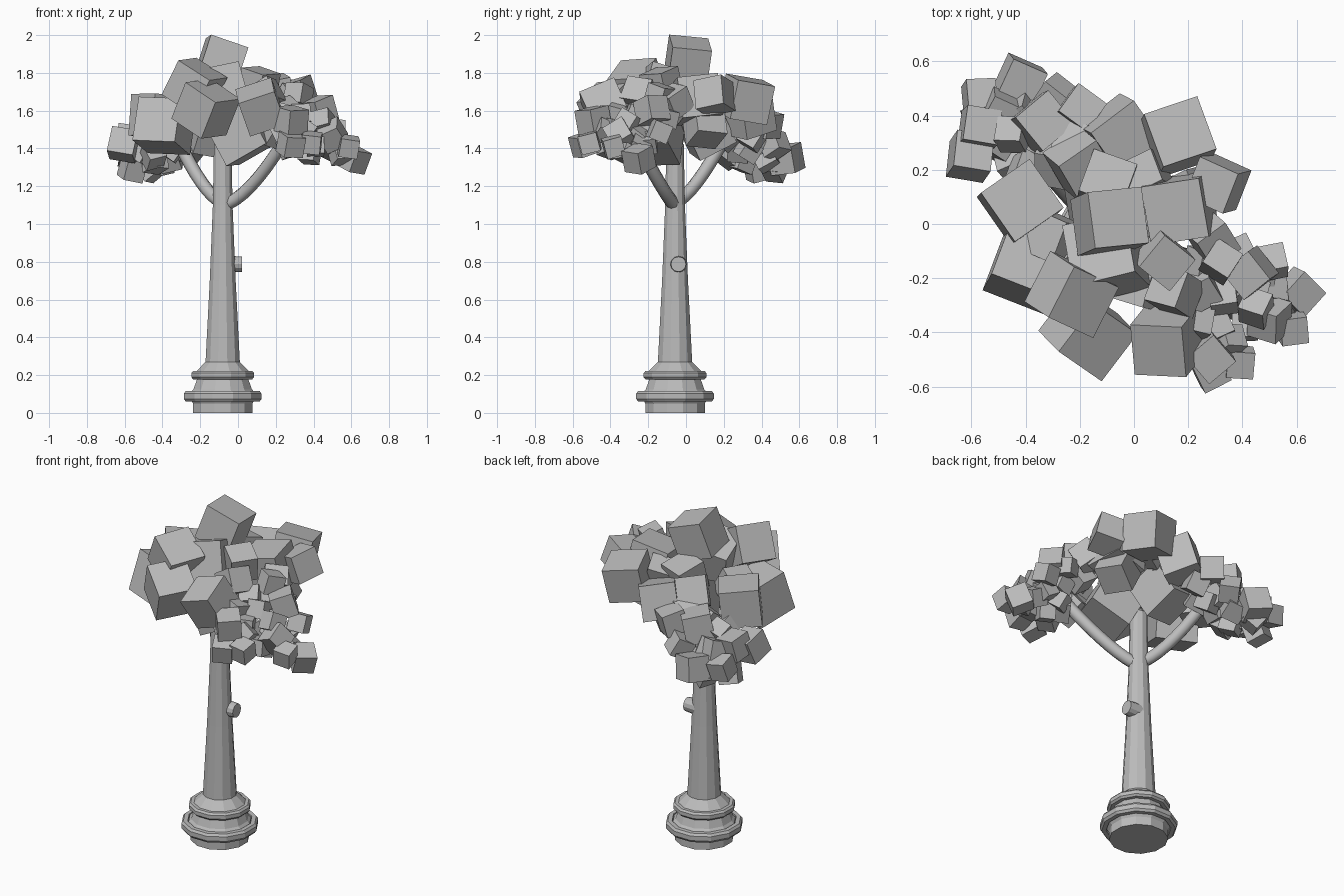
import bpy, bmesh, math, random
from mathutils import Matrix, Vector, Euler

cube = bpy.data.objects.get("Cube")
if cube:
    bpy.data.objects.remove(cube, do_unlink=True)

random.seed(4)
SIDES = 12
AXIS = Vector((-0.081, -0.058, 0))

grey = bpy.data.materials.new("plain_grey")
grey.use_nodes = True
grey.diffuse_color = (0.5, 0.5, 0.5, 1)
grey.node_tree.nodes["Principled BSDF"].inputs["Base Color"].default_value = grey.diffuse_color


def add_mesh(name, bm):
    bmesh.ops.recalc_face_normals(bm, faces=bm.faces)
    mesh = bpy.data.meshes.new(name)
    bm.to_mesh(mesh)
    bm.free()
    mesh.materials.append(grey)
    obj = bpy.data.objects.new(name, mesh)
    bpy.context.collection.objects.link(obj)


def lathe(name, profile, closed=False):
    """Turn (radius, height) points around the trunk axis."""
    bm = bmesh.new()
    loops = []
    for r, z in profile:
        loop = []
        for i in range(SIDES):
            a = math.tau * (i + 0.5) / SIDES
            loop.append(bm.verts.new(AXIS + Vector((r * math.cos(a), r * math.sin(a), z))))
        loops.append(loop)
    pairs = list(zip(loops, loops[1:]))
    if closed:
        pairs.append((loops[-1], loops[0]))
    else:
        bm.faces.new(loops[0])
        bm.faces.new(loops[-1])
    for low, high in pairs:
        for i in range(SIDES):
            j = (i + 1) % SIDES
            bm.faces.new((low[i], low[j], high[j], high[i]))
    add_mesh(name, bm)


def branch(name, points, radius):
    curve = bpy.data.curves.new(name, "CURVE")
    curve.dimensions = "3D"
    curve.bevel_depth = radius
    curve.bevel_resolution = 2
    curve.use_fill_caps = True
    spline = curve.splines.new("NURBS")
    spline.points.add(len(points) - 1)
    for p, co in zip(spline.points, points):
        p.co = (*co, 1)
    spline.order_u = 3
    spline.use_endpoint_u = True
    spline.resolution_u = 4
    curve.materials.append(grey)
    obj = bpy.data.objects.new(name, curve)
    bpy.context.collection.objects.link(obj)
    bpy.ops.object.select_all(action="DESELECT")
    obj.select_set(True)
    bpy.context.view_layer.objects.active = obj
    bpy.ops.object.convert(target="MESH")


def foliage(name, blocks):
    """Blocks are x, y, z, size and optional tilts; missing tilts are random."""
    bm = bmesh.new()
    for x, y, z, size, *tilt in blocks:
        if not tilt:
            tilt = [random.uniform(-35, 35) for _ in range(3)]
        turn = Euler([math.radians(t) for t in reversed(tilt)], "ZYX").to_matrix().to_4x4()
        bmesh.ops.create_cube(bm, size=size, matrix=Matrix.Translation((x, y, z)) @ turn)
    add_mesh(name, bm)


# Trunk with its flared foot
lathe("trunk", [(0.163, 0), (0.163, 0.05), (0.178, 0.075), (0.174, 0.11), (0.16, 0.125),
                (0.14, 0.18), (0.145, 0.22), (0.094, 0.27), (0.071, 0.7), (0.054, 1.1),
                (0.048, 1.42), (0.02, 1.45)])

# Bands around the foot
for name, r, z, h in (("lower_band", 0.213, 0.088, 0.027), ("upper_band", 0.172, 0.2, 0.022)):
    lathe(name, [(r - 0.035, z - h), (r - 0.01, z - h), (r, z - h / 2), (r, z + h / 2),
                 (r - 0.01, z + h), (r - 0.035, z + h)], closed=True)

# Cut stub on the trunk
bm = bmesh.new()
bmesh.ops.create_cone(bm, cap_ends=True, segments=SIDES, radius1=0.046, radius2=0.04, depth=0.08,
                      matrix=Matrix.Translation((-0.02, -0.04, 0.787)) @ Matrix.Rotation(math.pi / 2, 4, "Y"))
add_mesh("branch_stub", bm)

# Side branches
branch("left_branch", [(-0.05, -0.07, 1.11), (0.08, -0.12, 1.17), (0.25, -0.27, 1.45)], 0.035)
branch("right_branch", [(-0.1, -0.04, 1.12), (-0.2, 0.06, 1.19), (-0.32, 0.2, 1.45)], 0.035)

# Large blocks of the crown
foliage("crown_foliage", [
    (-.09, .01, 1.86, .21, 8, 18, -8),
    (.16, .32, 1.66, .21, 20, 6, -12),
    (.31, .15, 1.68, .16, -22, -18, 5),
    (.17, .06, 1.66, .22, 10, -10, 8),
    (-.05, .33, 1.58, .2, 35, 15, 8),
    (-.42, .08, 1.57, .22, 35, 4, -4),
    (-.39, -.15, 1.52, .24, -20, 8, -15),
    (-.23, -.26, 1.73, .21, -30, 25, 18),
    (-.17, -.4, 1.61, .22, -40, 20, 22),
    (.12, -.43, 1.62, .2, 5, -18, 24),
    (-.1, -.12, 1.69, .24, 10, -15, -15),
    (.11, -.13, 1.74, .15, -40, 10, 12)])

# Inner blocks filling the crown
foliage("inner_foliage", [
    (.02, -.17, 1.48, .25), (-.3, -.05, 1.58, .16), (-.2, .22, 1.62, .17),
    (-.1, .15, 1.67, .17), (.15, -.25, 1.68, .14), (.29, -.06, 1.65, .13),
    (.05, .18, 1.66, .13), (-.12, .1, 1.5, .22), (.2, .1, 1.52, .17)])

# Small blocks on the left branch
foliage("left_foliage", [
    (.61, -.25, 1.345, .12, -45, 20, 10), (.585, -.385, 1.41, .1, 5, 10, 15),
    (.43, -.18, 1.6, .13, 40, -15, 10), (.28, -.49, 1.55, .13, 40, 5, 10),
    (.51, -.14, 1.49, .1), (.5, -.35, 1.47, .12), (.39, -.1, 1.56, .09),
    (.39, -.51, 1.43, .1, -5, 5, 15), (.28, -.54, 1.42, .11, 25, 10, 15),
    (.25, -.24, 1.6, .11), (.3, -.37, 1.5, .11), (.33, -.27, 1.57, .1),
    (.43, -.26, 1.46, .1), (.32, -.14, 1.68, .11), (.41, -.38, 1.41, .09),
    (.28, -.4, 1.41, .1), (.38, -.3, 1.37, .09), (.22, -.35, 1.57, .12),
    (.5, -.25, 1.4, .1), (.29, -.29, 1.43, .12), (.36, -.2, 1.5, .1),
    (.45, -.31, 1.54, .1), (.2, -.28, 1.47, .1), (.35, -.43, 1.49, .09),
    (.26, -.15, 1.56, .11), (.46, -.2, 1.43, .09), (.54, -.31, 1.37, .09),
    (.23, -.44, 1.48, .09), (.35, -.22, 1.42, .09)])

# Small blocks on the right branch
foliage("right_foliage", [
    (-.42, .53, 1.345, .14, -25, 8, 10), (-.57, .47, 1.36, .11, 5, 10, -15),
    (-.57, .355, 1.45, .13, -8, 10, -10), (-.605, .25, 1.42, .14, -6, 12, -18),
    (-.34, .375, 1.52, .16, 40, 10, -5), (-.2, .42, 1.53, .13, -35, 10, -10),
    (-.29, .47, 1.42, .11), (-.45, .33, 1.49, .1), (-.56, .38, 1.29, .11, 20, 15, 10),
    (-.44, .3, 1.33, .1), (-.46, .47, 1.29, .1), (-.45, .23, 1.36, .1),
    (-.28, .23, 1.48, .14), (-.49, .42, 1.43, .11), (-.35, .28, 1.4, .11),
    (-.15, .35, 1.46, .11), (-.36, .42, 1.35, .11), (-.25, .33, 1.39, .1),
    (-.22, .3, 1.55, .12), (-.4, .2, 1.46, .1), (-.51, .3, 1.38, .1),
    (-.42, .4, 1.42, .1), (-.3, .36, 1.43, .11)])
